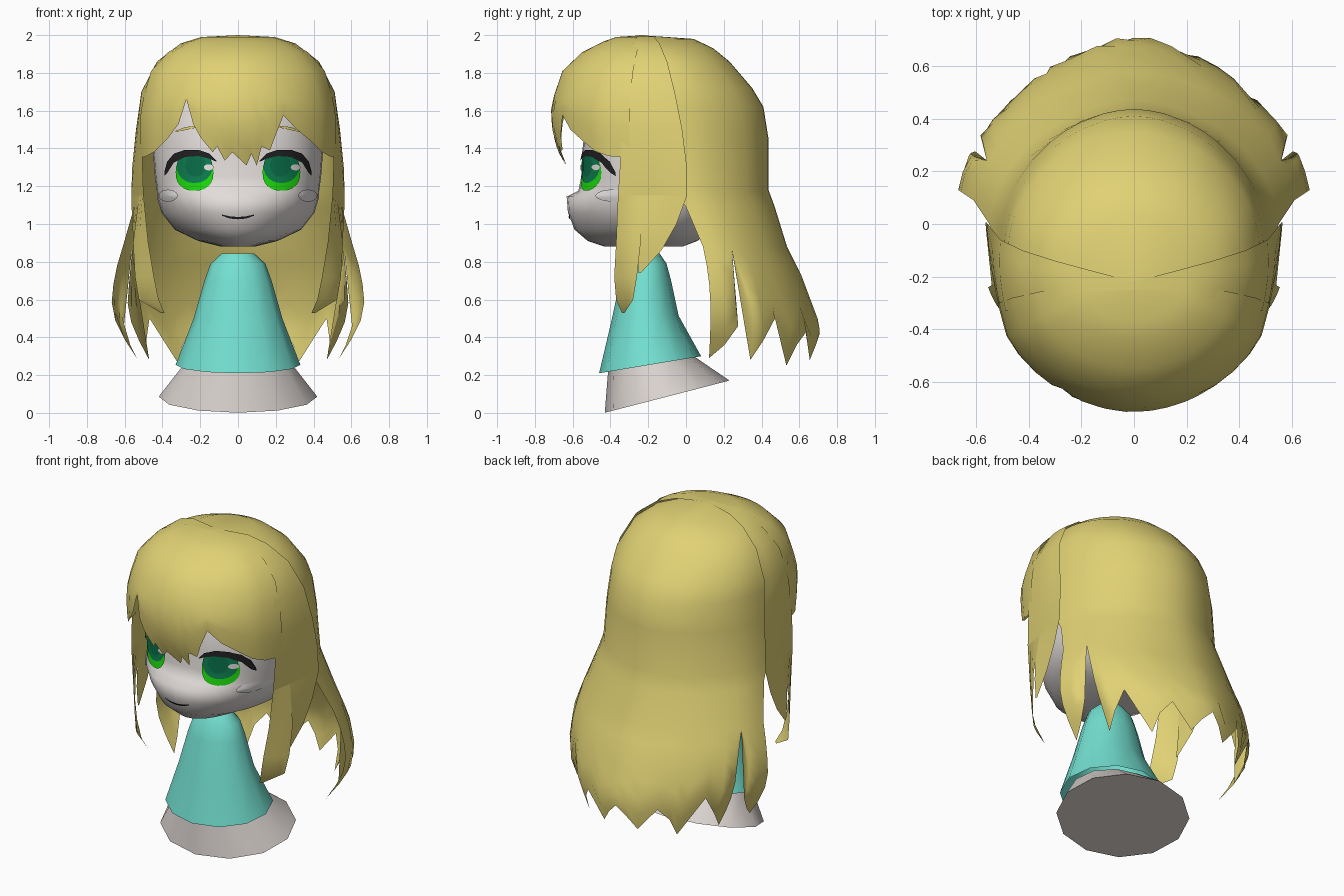
import bpy, bmesh, math

if "Cube" in bpy.data.objects:
    bpy.data.objects.remove(bpy.data.objects["Cube"])


def material(name, r, g, b):
    m = bpy.data.materials.new(name)
    m.diffuse_color = (r, g, b, 1)
    m.use_nodes = True
    m.node_tree.nodes["Principled BSDF"].inputs["Base Color"].default_value = m.diffuse_color
    return m


HAIR = material("blond hair", .75, .64, .175)
SKIN = material("pale skin", .76, .72, .70)
CLOTH = material("teal cloth", .17, .74, .63)
BASE = material("warm white", .70, .65, .62)
LIME = material("lime green", .012, .70, .004)
GREEN = material("deep green", .004, .21, .08)
PUPIL = material("dark green", .003, .16, .07)
BLACK = material("soft black", .015, .015, .017)
WHITE = material("white", .8, .78, .77)


def grid(name, rows, mat, closed=False, caps=(), plate=False):
    """Skin a list of equally long point rows into one smooth surface."""
    bm = bmesh.new()
    vs = [[bm.verts.new(p) for p in r] for r in rows]
    n = len(rows[0])
    for a, b in zip(vs, vs[1:]):
        for i in range(n if closed else n - 1):
            j = (i + 1) % n
            bm.faces.new((a[i], a[j], b[j], b[i])).smooth = True
    for c in caps:
        bm.faces.new(vs[c]).smooth = plate
    bmesh.ops.remove_doubles(bm, verts=bm.verts, dist=1e-4)
    bmesh.ops.recalc_face_normals(bm, faces=bm.faces)
    bm.normal_update()
    if plate and sum(f.normal.y for f in bm.faces) > 0:
        bmesh.ops.reverse_faces(bm, faces=bm.faces)
    me = bpy.data.meshes.new(name)
    bm.to_mesh(me)
    bm.free()
    me.materials.append(mat)
    ob = bpy.data.objects.new(name, me)
    bpy.context.collection.objects.link(ob)
    return ob


def section(table, z):
    """Interpolate a table of (z, ...) rows sorted from top to bottom."""
    z = max(min(z, table[0][0]), table[-1][0])
    for a, b in zip(table, table[1:]):
        if z >= b[0]:
            t = (a[0] - z) / max(a[0] - b[0], 1e-6)
            return [p + (q - p) * t for p, q in zip(a[1:], b[1:])]


def spow(v, e):
    return math.copysign(abs(v) ** e, v)


# ---- Body: tilted rings (y, z, rx, ry, slope)
def tilted(name, rings, mat, caps):
    rows = []
    for y, z, rx, ry, s in rings:
        rows.append([])
        for i in range(12):
            a = math.tau * i / 12
            dy = -ry * math.cos(a)
            rows[-1].append((rx * math.sin(a), y + dy, z + s * dy))
    grid(name, rows, mat, True, caps)


tilted("dress", [(-.19, .255, .33, .27, .167), (-.217, .5, .235, .178, .08),
                 (-.215, .70, .178, .135, .04), (-.213, .79, .145, .11, 0),
                 (-.21, .845, .085, .07, 0)], CLOTH, (-1,))
tilted("underskirt", [(-.1, .086, .42, .33, .258), (-.187, .265, .28, .225, .167)], BASE, (0,))

# ---- Head: (z, rx, y front, y back, roundness power), centred on y = -0.1
HEAD = [(1.90, .12, -.25, .05, 2), (1.84, .25, -.36, .16, 2), (1.72, .38, -.46, .26, 2.2),
        (1.55, .44, -.53, .31, 2.4), (1.38, .45, -.55, .30, 2.4), (1.25, .44, -.555, .29, 2.4),
        (1.175, .43, -.57, .27, 2.4), (1.145, .43, -.632, .26, 2.1), (1.06, .405, -.625, .22, 2),
        (.97, .335, -.59, .14, 2), (.91, .21, -.52, .06, 2), (.88, .09, -.43, -.02, 2)]
rows = []
for z, rx, yf, yb, p in HEAD:
    rows.append([])
    for i in range(36):
        a = math.tau * i / 36
        c = spow(math.cos(a), 2 / p)
        rows[-1].append((rx * spow(math.sin(a), 2 / p), -.1 + abs(c) * ((yf if c > 0 else yb) + .1), z))
grid("head", rows, SKIN, True, (0, -1))


def on_face(x, z, lift):
    rx, yf, yb, p = section(HEAD, z)
    return (x, -.1 + (yf + .1) * max(0, 1 - abs(x / rx) ** p) ** (1 / p) - lift, z)


def disc(name, cx, cz, rx, rz, lift, mat, power=1.0):
    rows = []
    for k in (.02, .35, .7, 1):
        rows.append([])
        for i in range(24):
            a = math.tau * i / 24
            rows[-1].append(on_face(cx + k * rx * spow(math.cos(a), power),
                                    cz + k * rz * spow(math.sin(a), power), lift))
    grid(name, rows, mat, True, (0,), True)


def stroke(name, pts, lift, mat):
    """Tapered painted line; pts are (x, z upper, z lower)."""
    up, low = [], []
    for a, b in zip(pts, pts[1:]):
        for t in (0, .5):
            p = [u + (v - u) * t for u, v in zip(a, b)]
            up.append(on_face(p[0], p[1], lift))
            low.append(on_face(p[0], p[2], lift))
    x, u, l = pts[-1]
    grid(name, [up + [on_face(x, u, lift)], low + [on_face(x, l, lift)]], mat, plate=True)


# ---- Painted face
for s, side in ((-1, "right"), (1, "left")):
    disc(side + "_iris_rim", s * .23, 1.274, .10, .098, .007, LIME, .85)
    disc(side + "_iris", s * .23, 1.305, .094, .088, .010, GREEN, .95)
    disc(side + "_pupil", s * .225, 1.31, .055, .06, .012, PUPIL)
    disc(side + "_glint", s * .23 + .075, 1.30, .026, .016, .016, WHITE)
    disc(side + "_cheek", s * .37, 1.15, .05, .032, .012, WHITE)
    stroke(side + "_lash", [(s * x, u, l) for x, u, l in
           ((.39, 1.275, 1.255), (.375, 1.33, 1.27), (.34, 1.372, 1.325), (.28, 1.393, 1.355),
            (.21, 1.393, 1.36), (.15, 1.372, 1.345), (.115, 1.335, 1.33))], .015, BLACK)
    stroke(side + "_brow", [(s * .33, 1.493, 1.487), (s * .28, 1.513, 1.497),
                            (s * .22, 1.52, 1.51)], .008, HAIR)
stroke("mouth", [(-.085, 1.05, 1.044), (-.045, 1.041, 1.029), (0, 1.037, 1.025),
                 (.045, 1.041, 1.029), (.085, 1.05, 1.044)], .006, BLACK)


# ---- Hair sheets: shared rows down to z_cut, then each column runs to its own tip
def hair_sheet(name, table, columns, z_cut, steps, sign):
    levels = [r[0] for r in table if r[0] > z_cut] + [z_cut]
    rows = []
    for k in range(len(levels) + steps):
        row = []
        for a, tip in columns:
            z = levels[k] if k < len(levels) else \
                z_cut + (tip - z_cut) * (k - len(levels) + 1) / steps
            rx, yc, ry, p = section(table, z)
            c, s = abs(math.cos(a)), abs(math.sin(a))
            r = (c ** p + s ** p) ** (-1 / p)
            row.append((rx * r * math.sin(a), yc + sign * ry * r * math.cos(a), z))
        rows.append(row)
    grid(name, rows, HAIR)


# Fringe: section rows (z, rx, y centre, ry, roundness) and tips (x, z)
FRONT = [(2.0, 0, -.22, 0, 2), (1.99, .19, -.23, .14, 2), (1.965, .27, -.24, .20, 2),
         (1.91, .37, -.26, .29, 1.9), (1.81, .46, -.28, .375, 1.85), (1.63, .512, -.3, .417, 1.82),
         (1.5, .52, -.3, .41, 1.82), (1.4, .515, -.3, .385, 1.85), (1.3, .51, -.3, .335, 1.9)]
TIPS = [(-.51, 1.35), (-.485, 1.36), (-.445, 1.385), (-.38, 1.45), (-.32, 1.53), (-.285, 1.66),
        (-.24, 1.53), (-.2, 1.46), (-.135, 1.38), (-.11, 1.41), (-.07, 1.335), (-.03, 1.38),
        (.045, 1.31), (.07, 1.37), (.1, 1.31), (.125, 1.41), (.17, 1.39), (.2, 1.47),
        (.245, 1.575), (.315, 1.5), (.385, 1.445), (.445, 1.385), (.485, 1.36), (.51, 1.35)]
hair_sheet("fringe", FRONT, [(math.asin(x / .51), z) for x, z in TIPS], 1.68, 4, -1)

# Back hair: tips by angle from the side towards the back, mirrored
BACK = [(1.999, 0, -.23, 0, 2), (1.98, .19, -.2, .24, 2), (1.93, .32, -.17, .315, 2),
        (1.86, .41, -.14, .37, 2), (1.72, .48, -.11, .46, 1.95), (1.62, .495, -.1, .51, 1.9),
        (1.45, .51, -.08, .517, 1.9), (1.18, .535, -.06, .497, 1.88), (1.09, .55, 0, .47, 1.82),
        (.88, .61, .09, .445, 1.75), (.73, .655, .12, .49, 1.7), (.57, .67, .13, .54, 1.68),
        (.45, .64, .13, .585, 1.68), (.25, .51, .12, .55, 1.8)]
HALF = [(0, .29), (8, .36), (15, .46), (20, .86), (24, .28), (31, .38), (40, .5),
        (51, .25), (58, .36), (66, .43), (77, .28), (84, .36)]
cols = [(math.radians(90 - d), z) for d, z in HALF] + [(0, .42)]
cols += [(-a, z) for a, z in reversed(cols[:-1])]
hair_sheet("back_hair", BACK, cols, .88, 6, 1)

# Side hair with two pointed locks: rows (z, y front, y back, x front, x back, bulge)
TOP = [(2.0, -.25, -.22, 0, 0, 0), (1.992, -.26, -.17, .19, .19, 0), (1.955, -.28, -.14, .29, .3, .01),
       (1.86, -.31, -.1, .40, .425, .015), (1.7, -.33, -.06, .488, .508, .012),
       (1.5, -.34, -.02, .505, .54, .01), (1.3, -.35, .005, .505, .56, .01),
       (1.15, -.36, .005, .50, .565, 0)]
LOCK_A = [(1.15, -.36, -.225, .50, .524, 0), (.9, -.37, -.24, .475, .555, .01),
          (.72, -.38, -.26, .445, .545, .01), (.6, -.37, -.28, .42, .525, .01),
          (.53, -.34, -.325, .39, .41, 0)]
LOCK_B = [(1.15, -.225, .005, .524, .565, 0), (1.0, -.242, -.05, .54, .56, 0),
          (.86, -.25, -.13, .54, .55, 0), (.74, -.252, -.24, .53, .53, 0)]
for s, side in ((-1, "right"), (1, "left")):
    for part, table in (("hair", TOP), ("front_lock", LOCK_A), ("rear_lock", LOCK_B)):
        rows = [[(s * (x0 + (x1 - x0) * t + bulge * math.sin(math.pi * t)),
                  y0 + (y1 - y0) * t, z) for t in (0, .25, .5, .75, 1)]
                for z, y0, y1, x0, x1, bulge in table]
        grid(f"{side}_side_{part}", rows, HAIR)
